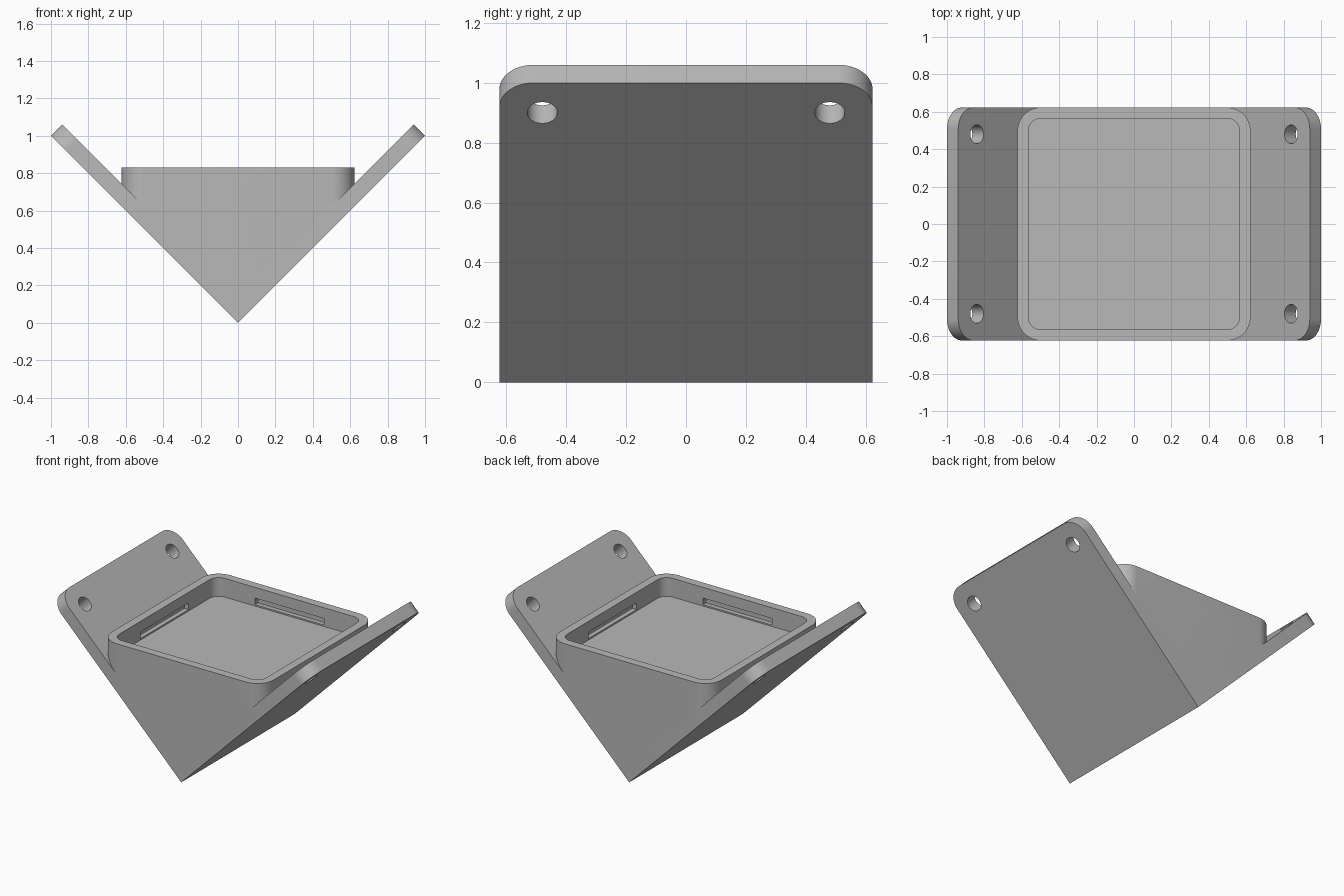
import bpy, bmesh
from math import sin, cos, pi, radians, sqrt
from mathutils import Matrix

cube = bpy.data.objects.get("Cube")
if cube:
    bpy.data.objects.remove(cube, do_unlink=True)

HALF = 0.623      # half depth of bracket, half width of tray
TOP = 0.83        # tray rim height
FLOOR = 0.70      # tray floor height
THICK = 0.085     # plate thickness
LENGTH = sqrt(2)  # plate length along the slope

grey = bpy.data.materials.new("grey plastic")
grey.use_nodes = True
colour = (0.48, 0.48, 0.48, 1)
grey.diffuse_color = colour
grey.node_tree.nodes["Principled BSDF"].inputs["Base Color"].default_value = colour


def rounded(x0, x1, y0, y1, r_left, r_right, steps=12):
    """Counter-clockwise rectangle outline with rounded left and right corners."""
    pts = []
    for i, (x, y, sx, sy, r) in enumerate([
            (x1, y1, 1, 1, r_right), (x0, y1, -1, 1, r_left),
            (x0, y0, -1, -1, r_left), (x1, y0, 1, -1, r_right)]):
        n = steps if r else 0
        for k in range(n + 1):
            a = pi / 2 * (i + k / max(n, 1))
            pts.append((x - sx * r + r * cos(a), y - sy * r + r * sin(a)))
    return pts


def prism(name, outline, z0, z1, matrix=Matrix()):
    """Extrude an outline from z0 to z1, then place it."""
    bm = bmesh.new()
    face = bm.faces.new([bm.verts.new((x, y, z0)) for x, y in outline])
    top = bmesh.ops.extrude_face_region(bm, geom=[face])["geom"]
    verts = [v for v in top if isinstance(v, bmesh.types.BMVert)]
    bmesh.ops.translate(bm, verts=verts, vec=(0, 0, z1 - z0))
    bmesh.ops.recalc_face_normals(bm, faces=bm.faces)
    bm.transform(matrix)
    mesh = bpy.data.meshes.new(name)
    bm.to_mesh(mesh)
    bm.free()
    mesh.materials.append(grey)
    obj = bpy.data.objects.new(name, mesh)
    bpy.context.collection.objects.link(obj)
    return obj


def combine(target, tool, operation):
    """Apply a boolean and discard the tool object."""
    mod = target.modifiers.new(operation, 'BOOLEAN')
    mod.operation = operation
    mod.solver = 'EXACT'
    mod.object = tool
    bpy.context.view_layer.objects.active = target
    bpy.ops.object.modifier_apply(modifier=mod.name)
    bpy.data.objects.remove(tool, do_unlink=True)


# Tray column, trimmed to a point so that it sits within the sloping plates
bracket = prism("corner_bracket_tray",
                rounded(-HALF, HALF, -HALF, HALF, 0.125, 0.125), 0, TOP)
tilt_up = Matrix.Rotation(radians(90), 4, 'X')
wedge = prism("wedge", [(0, 0.04), (1.2, 1.24), (-1.2, 1.24)], -1, 1, tilt_up)
combine(bracket, wedge, 'INTERSECT')

# Two sloping plates with rounded outer corners, meeting at the bottom edge
slopes = [Matrix.Rotation(turn, 4, 'Z') @ Matrix.Rotation(radians(-45), 4, 'Y')
          for turn in (0, pi)]
for slope in slopes:
    plate = prism("plate", rounded(0, LENGTH, -HALF, HALF, 0, 0.115), 0, THICK, slope)
    combine(bracket, plate, 'UNION')

# Screw holes near the outer corners
for slope in slopes:
    for y in (-0.48, 0.48):
        x, r = 0.9 * sqrt(2), 0.05
        hole = prism("hole", rounded(x - r, x + r, y - r, y + r, r - 0.0005, r - 0.0005),
                     -0.1, 0.2, slope)
        combine(bracket, hole, 'DIFFERENCE')

# Tray pocket
pocket = prism("pocket", rounded(-0.565, 0.565, -0.565, 0.565, 0.07, 0.07), FLOOR, 1)
combine(bracket, pocket, 'DIFFERENCE')

# Clip slots in all four tray walls
for turn in (0, pi / 2):
    slot = prism("slot", rounded(-0.597, 0.597, -0.265, 0.265, 0, 0), 0.71, 0.755,
                 Matrix.Rotation(turn, 4, 'Z'))
    combine(bracket, slot, 'DIFFERENCE')

# Smooth the curved corners and holes, keeping hard edges
bpy.ops.object.select_all(action='DESELECT')
bracket.select_set(True)
bpy.context.view_layer.objects.active = bracket
bpy.ops.object.shade_smooth_by_angle(angle=radians(30))
